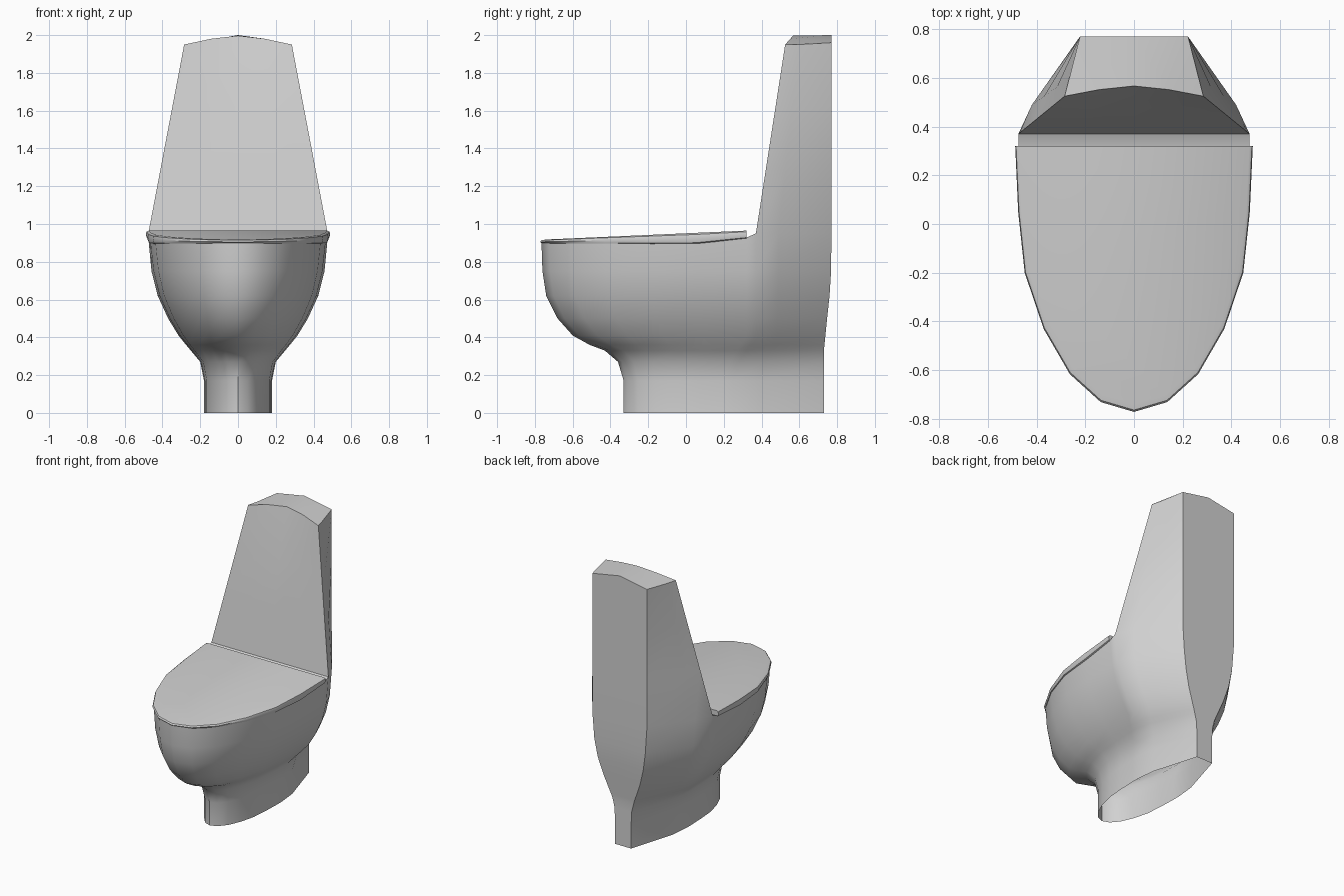
import bpy
import bmesh
import math

cube = bpy.data.objects.get("Cube")
if cube:
    bpy.data.objects.remove(cube, do_unlink=True)

ceramic = bpy.data.materials.new("light_grey_ceramic")
ceramic.use_nodes = True
COLOUR = (0.64, 0.64, 0.64, 1)
ceramic.diffuse_color = COLOUR
ceramic.node_tree.nodes["Principled BSDF"].inputs["Base Color"].default_value = COLOUR

# Half outline of the bowl: (width fraction, length fraction) from the tip back
OUTLINE = [(0, 0), (.28, .037), (.54, .142), (.76, .312), (.92, .523), (.975, .752), (1, 1)]


def finish(bm, name):
    bmesh.ops.recalc_face_normals(bm, faces=bm.faces)
    mesh = bpy.data.meshes.new(name)
    bm.to_mesh(mesh)
    bm.free()
    mesh.materials.append(ceramic)
    obj = bpy.data.objects.new(name, mesh)
    bpy.context.collection.objects.link(obj)
    bpy.ops.object.select_all(action='DESELECT')
    obj.select_set(True)
    bpy.context.view_layer.objects.active = obj
    bpy.ops.object.shade_smooth_by_angle(angle=math.radians(40))


def mirrored(half):
    """Close a half loop whose first point lies on the centre line."""
    return half + [(-x, y, z) for x, y, z in reversed(half) if abs(x) > 1e-6]


def add_loop(bm, points):
    return [bm.verts.new(p) for p in points]


def bridge(bm, a, b, closed=True):
    n = len(a)
    for i in range(n if closed else n - 1):
        j = (i + 1) % n
        bm.faces.new((a[i], a[j], b[j], b[i]))


def lerp(a, b, t):
    return a + (b - a) * t


def rear_points(w, y_side, back_w, y_back, bulge):
    """Side corner, bulged middle and back corner of a section."""
    return [(w, y_side), (lerp(w, back_w, .3) + bulge, lerp(y_side, y_back, .3)),
            (back_w, y_back)]


# Body and tank in one shell
# height, front y, half width, side y, back half width, back y
SECTIONS = [
    (0, -.33, .18, .25, .065, .73),
    (.17, -.33, .18, .25, .065, .73),
    (.27, -.36, .20, .28, .07, .73),
    (.33, -.43, .25, .32, .085, .73),
    (.36, -.51, .275, .34, .095, .733),
    (.41, -.60, .315, .37, .115, .738),
    (.50, -.68, .37, .37, .15, .747),
    (.62, -.74, .425, .37, .185, .76),
    (.75, -.76, .458, .37, .207, .768),
    (.90, -.765, .475, .37, .222, .77),
]
bm = bmesh.new()
loops = []
for z, y0, w, y_side, back_w, y_back in SECTIONS:
    y_mid = y_side - .05
    half = [(w * fx, lerp(y0, y_mid, fy)) for fx, fy in OUTLINE]
    half += rear_points(w, y_side, back_w, y_back, .02) + [(0, y_back)]
    # The rim rises behind the lid to meet the tank
    rise = .05 if z == .90 else 0
    half = [(x, y, z + rise * min(1, max(0, y / .37)) ** 4) for x, y in half]
    loops.append(add_loop(bm, mirrored(half)))
for a, b in zip(loops, loops[1:]):
    bridge(bm, a, b)

# Deck under the lid
rim = loops[-1]
n = len(OUTLINE)
bm.faces.new(rim[:n] + rim[-(n - 1):])
front_base = add_loop(bm, [(.475 * f, .37, .95) for f in (.5, 0, -.5)])
right, left = rim[n], rim[-n]
bm.faces.new([rim[n - 1], right] + front_base + [left, rim[-(n - 1)]])

# Tank tapering up to a crowned top
lower = rim[n:-(n - 1)] + front_base[::-1]
for step in (.33, .67, 1):
    z = lerp(.95, 1.95, step)
    w, y_side = lerp(.475, .285, step), lerp(.37, .525, step)
    crown = step ** 8
    side = rear_points(w, y_side, .222, .77, .02 * (1 - step))
    pts = [(x, y, z + .01 * crown * (y > .76)) for x, y in side]
    pts += [(0, .77, z + .05 * crown)]
    pts += [(-x, y, h) for x, y, h in reversed(pts[:3])]
    for f in (-.5, 0, .5):
        lift = 1 - abs(f) ** 1.5
        pts.append((w * f, y_side + .042 * crown * lift, z + .047 * crown * lift))
    upper = add_loop(bm, pts)
    bridge(bm, lower, upper)
    lower = upper
t = lower
bm.faces.new((t[0], t[1], t[2], t[9]))
bm.faces.new((t[9], t[2], t[3], t[8]))
bm.faces.new((t[8], t[3], t[4], t[7]))
bm.faces.new((t[7], t[4], t[5], t[6]))
finish(bm, "bowl_and_tank")

# Lid: thin shell with a rounded rim, rising toward the hinge
bm = bmesh.new()
lid_loops = []
for scale, share in ((.965, 0), (.99, .12), (1, .5), (.993, .85), (.97, 1)):
    half = []
    for fx, fy in OUTLINE:
        y = lerp(-.772, .32, fy)
        low = .893 + .03 * max(0, y / .32) ** 2
        high = lerp(.918, .965, fy)
        half.append((.488 * fx * scale, .32 + (y - .32) * scale, lerp(low, high, share)))
    lid_loops.append(add_loop(bm, mirrored(half)))
for a, b in zip(lid_loops, lid_loops[1:]):
    bridge(bm, a, b)
bm.faces.new(lid_loops[0])
bm.faces.new(lid_loops[-1])
finish(bm, "lid")
